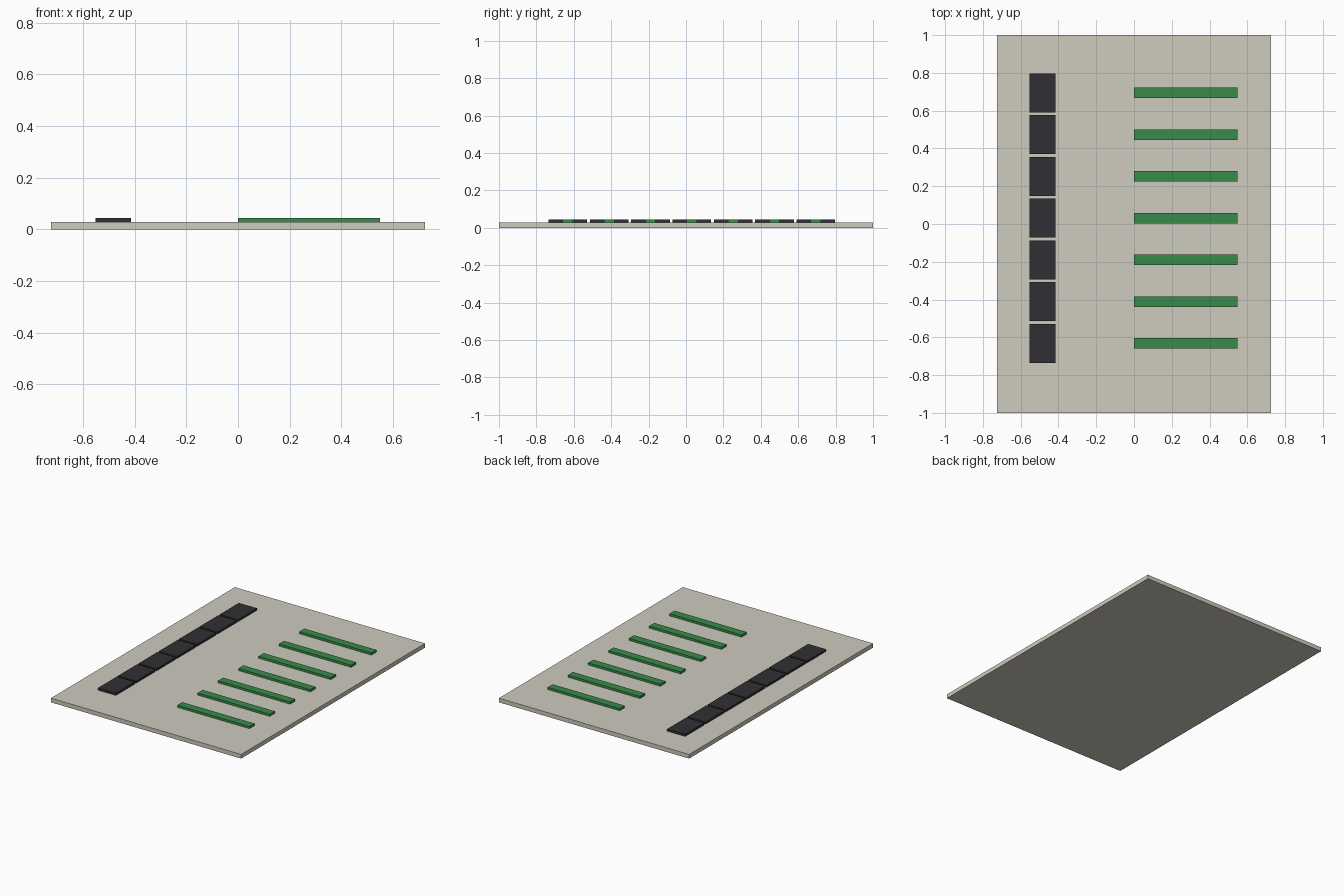
import bpy

if "Cube" in bpy.data.objects:
    bpy.data.objects.remove(bpy.data.objects["Cube"])


def material(name, color):
    m = bpy.data.materials.new(name)
    m.diffuse_color = (*color, 1)
    m.use_nodes = True
    m.node_tree.nodes["Principled BSDF"].inputs["Base Color"].default_value = m.diffuse_color
    return m


def box(name, lo, hi, mat):
    bpy.ops.mesh.primitive_cube_add(size=1, location=[(a + b) / 2 for a, b in zip(lo, hi)])
    o = bpy.context.object
    o.name = name
    o.scale = [b - a for a, b in zip(lo, hi)]
    bpy.ops.object.transform_apply(location=False, rotation=False, scale=True)
    o.data.materials.append(mat)
    return o


cream = material("cream", (0.62, 0.60, 0.52))
dark = material("dark", (0.03, 0.03, 0.035))
green = material("green", (0.04, 0.26, 0.07))

BASE_TOP, PART_TOP = 0.029, 0.044
ROWS, FIRST_Y, PITCH = 7, 0.694, 0.221

# Base sheet
box("base_panel", (-0.724, -1, 0), (0.724, 1, BASE_TOP), cream)

# Rows: a dark tile on the left and a green bar on the right
for i in range(ROWS):
    y = FIRST_Y - i * PITCH
    box(f"dark_tile_{i + 1}", (-0.552, y - 0.1035, BASE_TOP), (-0.415, y + 0.1035, PART_TOP), dark)
    box(f"green_bar_{i + 1}", (0, y - 0.0275, BASE_TOP), (0.549, y + 0.0275, PART_TOP), green)
